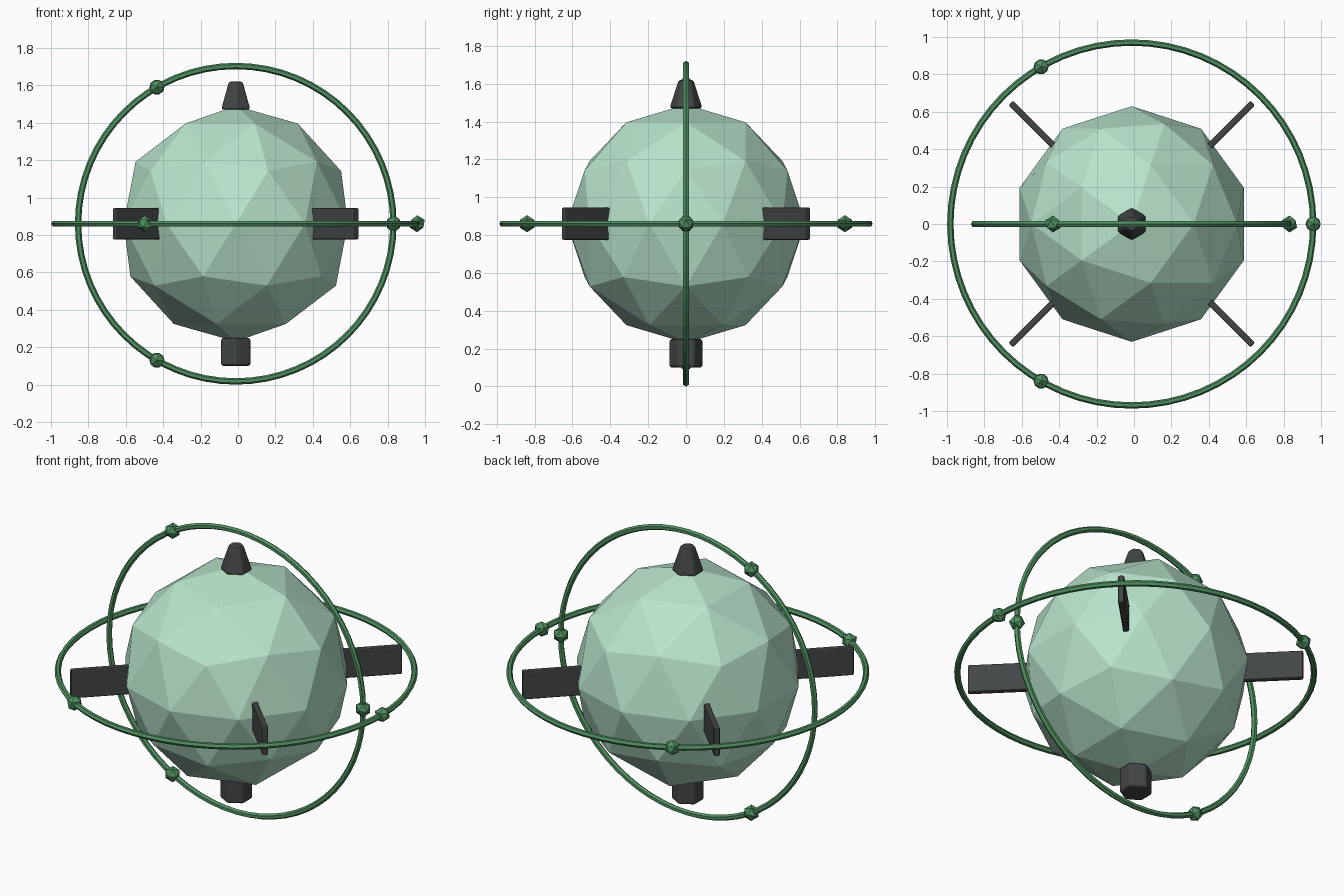
import bpy
from math import radians, cos, sin
from mathutils import Vector, Matrix

if "Cube" in bpy.data.objects:
    bpy.data.objects.remove(bpy.data.objects["Cube"])

CENTRE = Vector((-0.012, 0, 0.86))


def material(name, rgb):
    m = bpy.data.materials.new(name)
    m.diffuse_color = (*rgb, 1)
    m.use_nodes = True
    m.node_tree.nodes["Principled BSDF"].inputs["Base Color"].default_value = m.diffuse_color
    return m


PALE = material("pale_green", (0.48, 0.78, 0.60))
GREEN = material("ring_green", (0.08, 0.28, 0.12))
DARK = material("dark_grey", (0.055, 0.06, 0.06))


def finish(name, mat, bevel=0):
    ob = bpy.context.object
    ob.name = name
    ob.data.materials.append(mat)
    if bevel:
        b = ob.modifiers.new("bevel", 'BEVEL')
        b.width = bevel
        b.segments = 2
    return ob


# Faceted core
bpy.ops.mesh.primitive_ico_sphere_add(subdivisions=2, radius=0.63, location=CENTRE)
finish("core", PALE)

# Two rings, each with three beads; the second stands upright
for name, radius, tilt in (("level_ring", 0.970, 0), ("upright_ring", 0.843, 90)):
    rot = (radians(tilt), 0, 0)
    bpy.ops.mesh.primitive_torus_add(major_radius=radius, minor_radius=0.017,
                                     major_segments=64, minor_segments=6,
                                     location=CENTRE, rotation=rot)
    finish(name, GREEN)
    turn = Matrix.Rotation(radians(tilt), 3, 'X')
    for i in range(3):
        a = radians(120 * i)
        pos = CENTRE + turn @ Vector((radius * cos(a), radius * sin(a), 0))
        bpy.ops.mesh.primitive_ico_sphere_add(subdivisions=1, radius=0.045,
                                              location=pos, rotation=rot)
        finish(f"{name}_bead_{i + 1}", GREEN)

# Four diagonal fins
for i in range(4):
    a = radians(45 + 90 * i)
    r_in, r_out = 0.52, 0.915
    mid = (r_in + r_out) / 2
    bpy.ops.mesh.primitive_cube_add(size=1, rotation=(0, 0, a),
                                    location=CENTRE + Vector((mid * cos(a), mid * sin(a), 0)))
    bpy.context.object.scale = (r_out - r_in, 0.034, 0.17)
    bpy.ops.object.transform_apply(location=False, rotation=False, scale=True)
    finish(f"fin_{i + 1}", DARK, 0.008)

# Tapered antenna tip on top and hexagonal thruster underneath
bpy.ops.mesh.primitive_cone_add(vertices=6, radius1=0.09, radius2=0.042, depth=0.15,
                                location=CENTRE + Vector((0, 0, 0.685)))
finish("top_tip", DARK, 0.012)
bpy.ops.mesh.primitive_cylinder_add(vertices=6, radius=0.09, depth=0.15,
                                    location=CENTRE - Vector((0, 0, 0.685)))
finish("bottom_thruster", DARK, 0.012)
